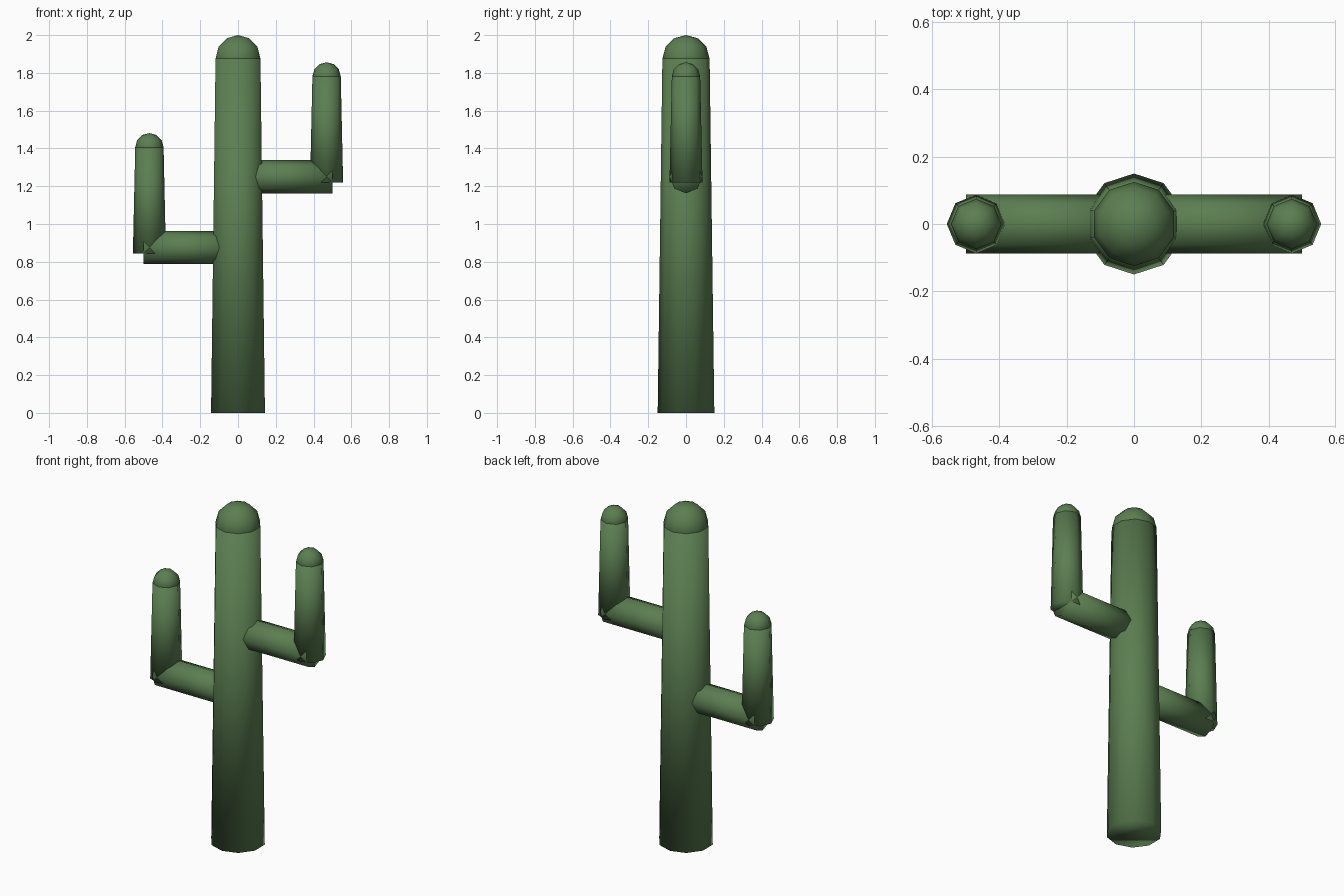
import bpy
import math

# Remove the default cube
cube = bpy.data.objects.get("Cube")
if cube:
    bpy.data.objects.remove(cube, do_unlink=True)

# Single cactus green
GREEN = (0.105, 0.21, 0.083, 1.0)
green = bpy.data.materials.new("cactus_green")
green.use_nodes = True
green.diffuse_color = GREEN
bsdf = next(n for n in green.node_tree.nodes if n.type == 'BSDF_PRINCIPLED')
bsdf.inputs["Base Color"].default_value = GREEN
bsdf.inputs["Roughness"].default_value = 0.8


def finish(name):
    """Name the new part, colour it and shade it fully smooth."""
    obj = bpy.context.object
    obj.name = obj.data.name = name
    obj.data.materials.append(green)
    bpy.ops.object.shade_smooth()
    return obj


def stem(name, sides, r_bottom, r_top, length, centre, tilt=0.0):
    bpy.ops.mesh.primitive_cone_add(vertices=sides, radius1=r_bottom, radius2=r_top,
                                    depth=length, location=centre, rotation=(0, tilt, 0))
    return finish(name)


def dome(name, sides, radius, centre):
    bpy.ops.mesh.primitive_uv_sphere_add(segments=sides, ring_count=6,
                                         radius=radius, location=centre)
    return finish(name)


# Trunk with rounded top
stem("trunk", 10, 0.15, 0.125, 1.875, (0, 0, 0.9375))
dome("trunk_top", 10, 0.125, (0, 0, 1.875))

# Arms: horizontal branch, upright stem and rounded tip
UPRIGHT = 0.5625
for side, x, z, middle in (("left", 1, 1.25, 1.5), ("right", -1, 0.875, 1.125)):
    stem(side + "_branch", 8, 0.0875, 0.0875, 0.5, (x * 0.25, 0, z), x * math.pi / 2)
    stem(side + "_upright", 8, 0.0875, 0.075, UPRIGHT, (x * 0.469, 0, middle))
    dome(side + "_tip", 8, 0.075, (x * 0.469, 0, middle + UPRIGHT / 2))
